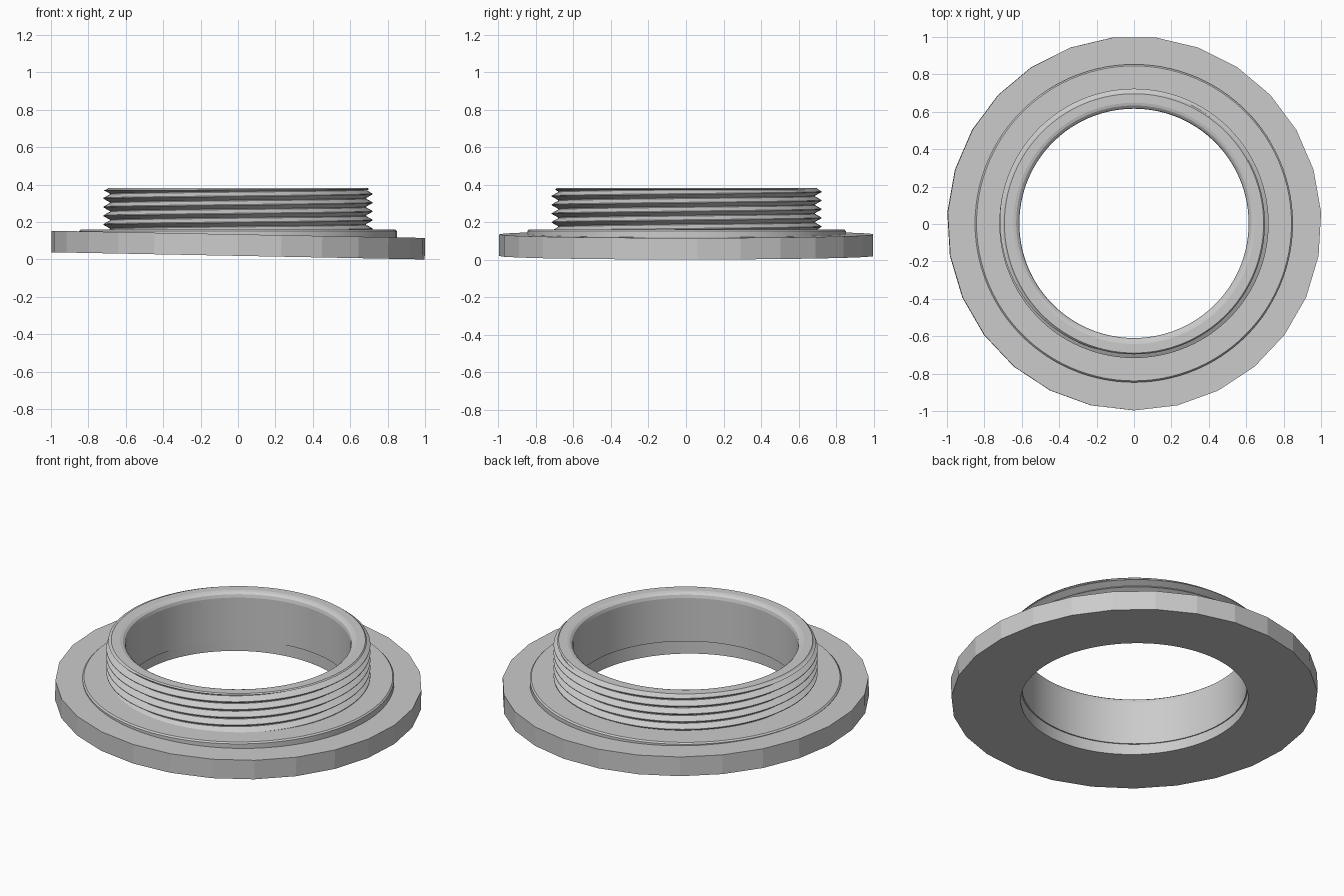
import bpy, bmesh
from math import pi, cos, sin, radians

cube = bpy.data.objects.get("Cube")
if cube:
    bpy.data.objects.remove(cube)

SIDES, COLUMNS = 27, 108          # rim facets, lathe columns
PITCH, ROOT, CREST = 0.0465, 0.685, 0.72
THREAD_LOW, THREAD_HIGH = 0.16, 0.37
CREST_Z = 0.35                    # height of a crest on the +x side
TILT = radians(1.1)
CENTRE_Y = 0.0034

grey = bpy.data.materials.new("plain grey")
grey.use_nodes = True
colour = (0.6, 0.6, 0.6, 1)
grey.diffuse_color = colour
grey.node_tree.nodes["Principled BSDF"].inputs["Base Color"].default_value = colour


def lathe(name, rows):
    """Closed ring; each row gives (radius, height) for an angle."""
    bm = bmesh.new()
    grid = []
    for row in rows:
        line = []
        for i in range(COLUMNS + 1):
            angle = 2 * pi * i / COLUMNS - pi / 2
            r, z = row(angle)
            line.append(bm.verts.new((r * cos(angle), r * sin(angle), z)))
        grid.append(line)
    for a, b in zip(grid, grid[1:] + grid[:1]):
        for i in range(COLUMNS):
            bm.faces.new((a[i], a[i + 1], b[i + 1], b[i]))
    bmesh.ops.remove_doubles(bm, verts=bm.verts, dist=0.0002)
    bmesh.ops.dissolve_degenerate(bm, edges=bm.edges, dist=0.0001)
    bmesh.ops.recalc_face_normals(bm, faces=bm.faces)
    mesh = bpy.data.meshes.new(name)
    bm.to_mesh(mesh)
    bm.free()
    mesh.materials.append(grey)
    obj = bpy.data.objects.new(name, mesh)
    bpy.context.collection.objects.link(obj)
    bpy.ops.object.select_all(action="DESELECT")
    obj.select_set(True)
    bpy.context.view_layer.objects.active = obj
    bpy.ops.object.shade_smooth_by_angle(angle=radians(12))
    obj.location.y = CENTRE_Y
    return obj


def circle(r, z):
    return lambda angle: (r, z)


def facet(z):
    """Outline of the many-sided rim."""
    step = 2 * pi / SIDES
    def row(angle):
        offset = (angle + pi / 2 + 1e-6) % step - step / 2
        return cos(step / 2) / cos(offset), z
    return row


def thread(turn):
    """Helical row; its radius follows a V-shaped thread."""
    def row(angle):
        z = CREST_Z + (turn + angle / (2 * pi)) * PITCH
        z = min(max(z, THREAD_LOW), THREAD_HIGH)
        phase = ((z - CREST_Z) / PITCH - angle / (2 * pi)) % 1
        height = abs(phase - 0.5) * 2
        height = min(max((height - 0.08) / 0.84, 0), 1)
        return ROOT + (CREST - ROOT) * height, z
    return row


# Tilted flat base ring with a faceted rim
base = lathe("base_flange", [circle(0.62, 0), facet(0), facet(0.115), circle(0.62, 0.115)])
base.rotation_euler.y = TILT
base.location.z = sin(TILT)

# Raised collar and threaded neck with a rounded bore lip
collar = [circle(0.613, 0.09), circle(0.85, 0.09), circle(0.85, 0.152),
          circle(0.842, 0.16), circle(ROOT, 0.16)]
threads = [thread(turn + part) for turn in range(-6, 3)
           for part in (-0.04, 0.04, 0.46, 0.54)]
lip = [circle(0.7, 0.375), circle(0.693, 0.382), circle(0.645, 0.382),
       circle(0.63, 0.378), circle(0.618, 0.368), circle(0.613, 0.35)]
lathe("threaded_neck", collar + threads + lip)
